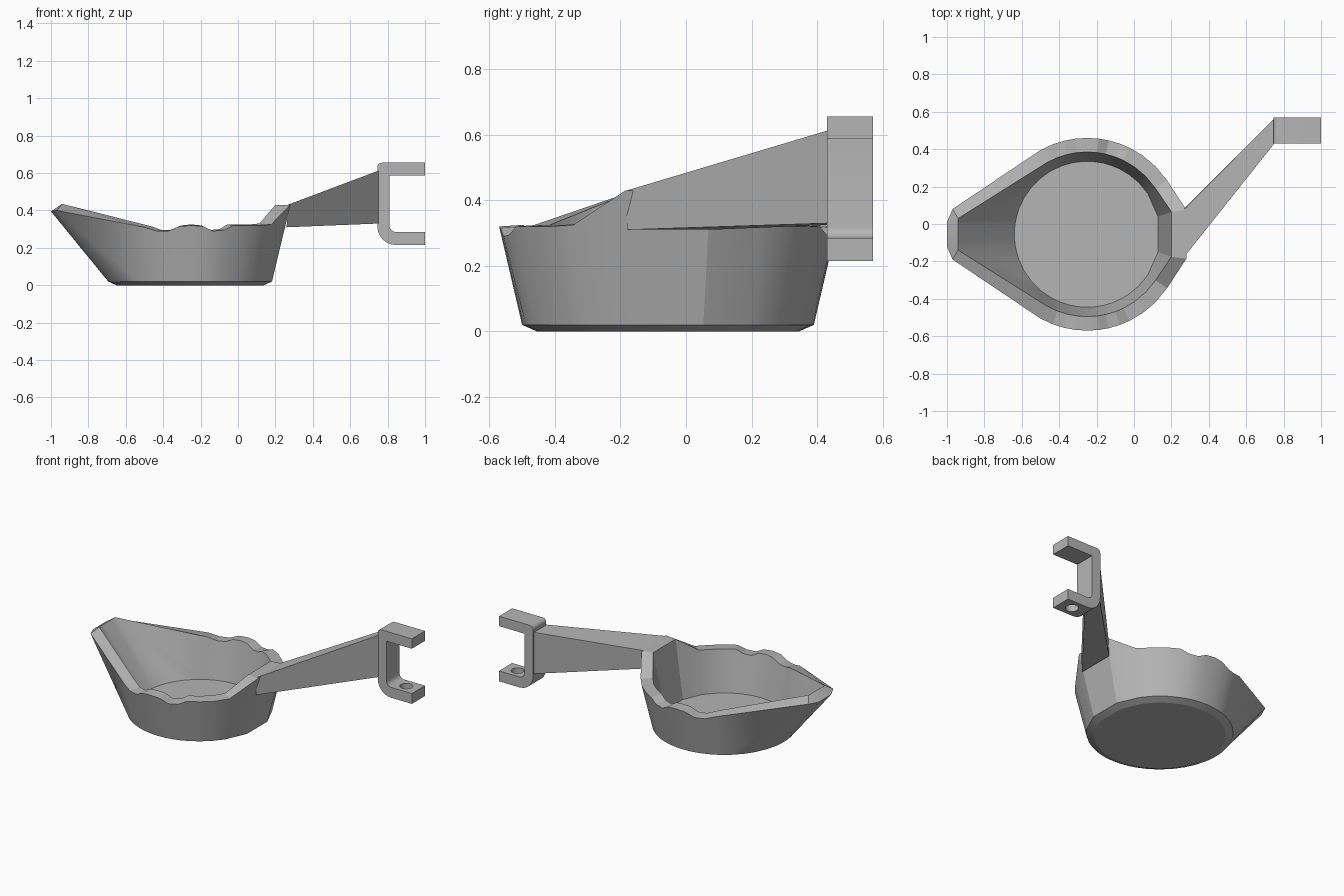
import bpy, bmesh
from math import radians, cos, sin

cube = bpy.data.objects.get("Cube")
if cube:
    bpy.data.objects.remove(cube)

CX, CY = -0.25, -0.055

grey = bpy.data.materials.new("plain grey")
grey.use_nodes = True
grey.diffuse_color = (0.46, 0.46, 0.46, 1)
grey.node_tree.nodes["Principled BSDF"].inputs["Base Color"].default_value = (0.46, 0.46, 0.46, 1)


def finish(bm, name, smooth=None):
    bmesh.ops.remove_doubles(bm, verts=bm.verts, dist=0.0005)
    bmesh.ops.recalc_face_normals(bm, faces=bm.faces)
    mesh = bpy.data.meshes.new(name)
    bm.to_mesh(mesh)
    bm.free()
    mesh.materials.append(grey)
    ob = bpy.data.objects.new(name, mesh)
    bpy.context.collection.objects.link(ob)
    if smooth:
        bpy.ops.object.select_all(action='DESELECT')
        ob.select_set(True)
        bpy.context.view_layer.objects.active = ob
        bpy.ops.object.shade_smooth_by_angle(angle=radians(smooth))
    return ob


def polar(r, deg):
    return r * cos(radians(deg)), r * sin(radians(deg))


def station(base_angle, outer, inner, z_out, z_in):
    """One cross-section of the wall: base, foot, outer rim, inner rim, floor."""
    return [(*polar(0.40, base_angle), 0.0), (*polar(0.445, base_angle), 0.02),
            (*outer, z_out), (*inner, z_in), (*polar(0.39, base_angle), 0.05)]


# Half of the bowl, from the spout tip round to the handle
half = [station(176, (-0.75, 0.065), (-0.69, 0.05), 0.395, 0.435)]
for a in (170, 160, 150, 140, 130, 122):
    half.append(station(a, (-0.72, 0.135), (-0.69, 0.085), 0.40, 0.435))
rim_heights = {119: 0.31, 111: 0.29, 104: 0.29, 97: 0.315, 90: 0.32, 83: 0.315,
               77: 0.29, 70: 0.295, 64: 0.32, 55: 0.32, 45: 0.32, 34: 0.325}
for a, z in rim_heights.items():
    half.append(station(a, polar(0.515, a), polar(0.44, a), z, z + 0.005))
half.append(station(14, (0.53, 0.13), (0.45, 0.12), 0.43, 0.43))

# Mirror the half and skin the cross-sections into a closed bowl
loop = half + [[(x, -y, z) for x, y, z in s] for s in reversed(half)]
bm = bmesh.new()
rows = [[bm.verts.new((x + CX, y + CY, z)) for x, y, z in s] for s in loop]
for i, row in enumerate(rows):
    nxt = rows[(i + 1) % len(rows)]
    for k in range(4):
        bm.faces.new((row[k], nxt[k], nxt[k + 1], row[k + 1]))
bm.faces.new([r[0] for r in reversed(rows)])
bm.faces.new([r[4] for r in rows])
finish(bm, "bowl", 16)

# Tapered handle from the bowl to the clamp
bm = bmesh.new()
root = [(0.26, 0.075, 0.31), (0.26, -0.18, 0.31), (0.265, -0.18, 0.43), (0.265, 0.075, 0.43)]
end = [(0.75, 0.565, 0.33), (0.75, 0.43, 0.33), (0.75, 0.43, 0.612), (0.75, 0.565, 0.612)]
a, b = [[bm.verts.new(p) for p in ring] for ring in (root, end)]
for i in range(4):
    j = (i + 1) % 4
    bm.faces.new((a[i], a[j], b[j], b[i]))
bm.faces.new(a[::-1])
bm.faces.new(b)
finish(bm, "handle")


# C-shaped clamp with rounded corners
def arc(x, z, r, start, stop, n=6):
    return [(x + r * cos(radians(start + (stop - start) * i / n)),
             z + r * sin(radians(start + (stop - start) * i / n))) for i in range(n + 1)]


profile = ([(1.0, 0.655)] + arc(0.77, 0.63, 0.025, 90, 180) + arc(0.845, 0.315, 0.10, 180, 270)
           + [(1.0, 0.215), (1.0, 0.285)] + arc(0.845, 0.32, 0.035, 270, 180)
           + [(0.81, 0.588), (1.0, 0.588)])
bm = bmesh.new()
face = bm.faces.new([bm.verts.new((x, 0.43, z)) for x, z in profile])
ext = bmesh.ops.extrude_face_region(bm, geom=[face])
bmesh.ops.translate(bm, vec=(0, 0.14, 0), verts=[v for v in ext["geom"] if isinstance(v, bmesh.types.BMVert)])
clamp = finish(bm, "clamp", 25)

# Screw hole through the lower arm
bpy.ops.mesh.primitive_cylinder_add(vertices=24, radius=0.04, depth=0.16, location=(0.91, 0.5, 0.25))
cutter = bpy.context.object
cutter.name = "screw_hole_cutter"
cutter.hide_render = True
cutter.hide_set(True)
cutter.data.materials.append(grey)
hole = clamp.modifiers.new("screw hole", 'BOOLEAN')
hole.object = cutter
hole.operation = 'DIFFERENCE'
hole.solver = 'EXACT'
